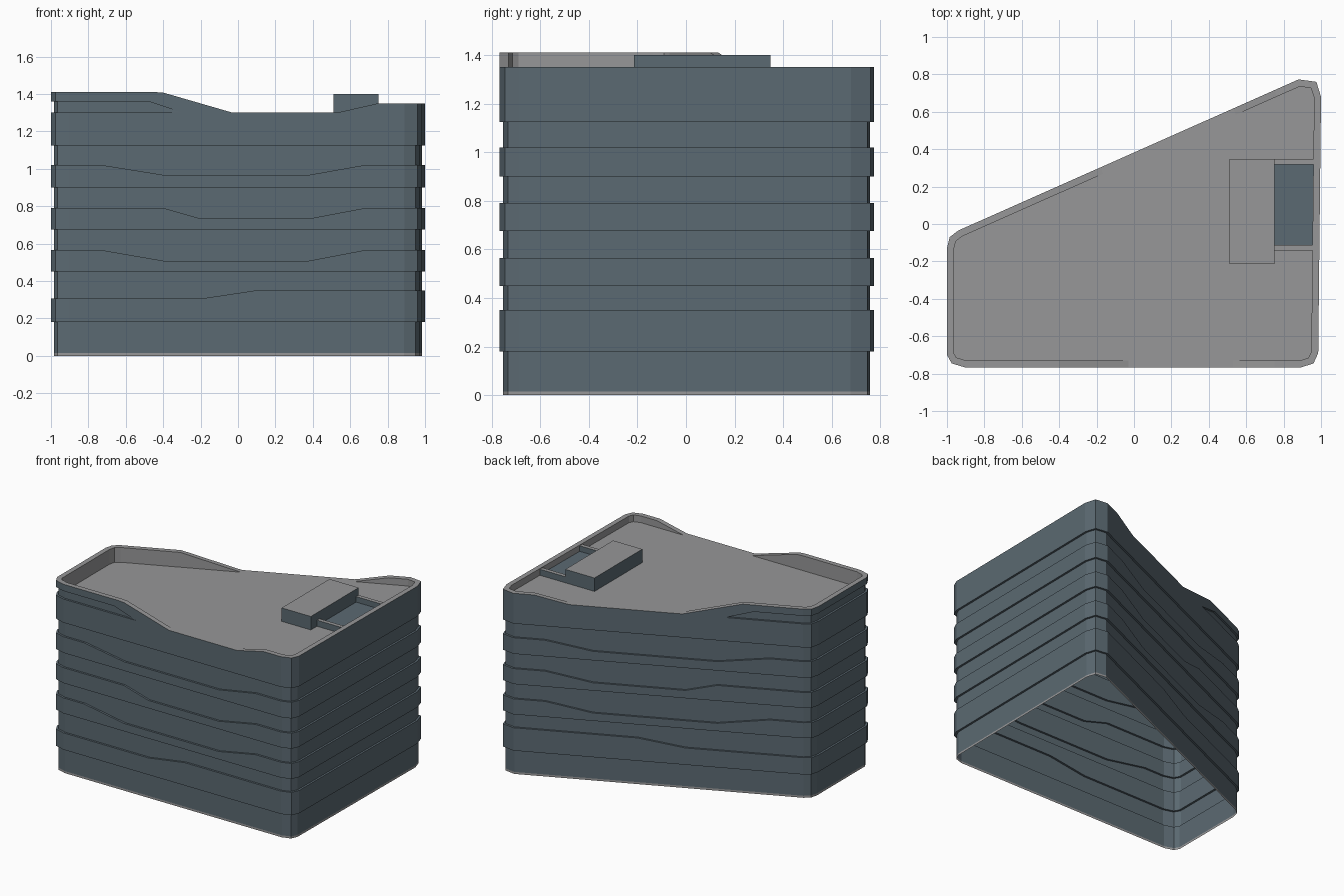
import bpy, bmesh
from mathutils import Vector

if "Cube" in bpy.data.objects:
    bpy.data.objects.remove(bpy.data.objects["Cube"])


def material(name, rgb):
    m = bpy.data.materials.new(name)
    m.diffuse_color = (*rgb, 1)
    m.use_nodes = True
    m.node_tree.nodes["Principled BSDF"].inputs["Base Color"].default_value = m.diffuse_color
    return m


BLUE = material("slate blue wall", (0.105, 0.142, 0.168))
GREY = material("grey roof", (0.31, 0.31, 0.315))

# Footprint, counter-clockwise, seen from above
FOOT = [(-1, -0.70), (-0.975, -0.745), (-0.90, -0.768), (0.89, -0.768), (0.96, -0.745),
        (0.985, -0.69), (1.0, 0.68), (0.975, 0.76), (0.88, 0.773), (-0.94, -0.035),
        (-0.985, -0.07), (-1, -0.13)]
BREAKS = [-0.73, -0.63, -0.56, -0.45, -0.4, -0.48, -0.3, -0.2, -0.18, -0.03,
          0.1, 0.38, 0.53, 0.68, 0.75]
ROOF = 1.30


def densify(poly):
    """Cut the long front and back edges where the band profiles bend."""
    out = []
    for i, a in enumerate(poly):
        b = poly[(i + 1) % len(poly)]
        out.append(Vector(a))
        if abs(b[0] - a[0]) > 1:
            for x in sorted(BREAKS, reverse=b[0] < a[0]):
                t = (x - a[0]) / (b[0] - a[0])
                out.append(Vector((x, a[1] + t * (b[1] - a[1]))))
    return out


LOOP = densify(FOOT)
N = len(LOOP)


def inward(i):
    """Miter vector pointing into the footprint."""
    d0 = (LOOP[i] - LOOP[i - 1]).normalized()
    d1 = (LOOP[(i + 1) % N] - LOOP[i]).normalized()
    n0, n1 = Vector((-d0.y, d0.x)), Vector((-d1.y, d1.x))
    return (n0 + n1) / (1 + n0.dot(n1))


def profile(*pts):
    """Piecewise linear height along x."""
    def f(x):
        if x <= pts[0][0]:
            return pts[0][1]
        for (x0, z0), (x1, z1) in zip(pts, pts[1:]):
            if x <= x1:
                return z0 + (z1 - z0) * (x - x0) / (x1 - x0)
        return pts[-1][1]
    return f


def flat(z):
    return lambda x: z


def shifted(f):
    """The dip at the left sits further left on the back wall."""
    return lambda p: f(p.x + 0.15) if p.x < 0 and p.y > -0.3 else f(p.x)


def plain(f):
    return lambda p: f(p.x)


S = 0.015
band_tops = [
    profile((-0.2, 0.305), (0.1, 0.35)),
    profile((-0.73, 0.565), (-0.4, 0.508), (0.38, 0.508), (0.68, 0.565)),
    profile((-0.4, 0.79), (-0.2, 0.733), (0.38, 0.733), (0.68, 0.79)),
    profile((-0.73, 1.02), (-0.4, 0.967), (0.38, 0.967), (0.68, 1.02))]
band_bottoms = [0.18, 0.45, 0.675, 0.90]
pocket = shifted(profile((-0.48, 1.36), (-0.3, ROOF)))
top = shifted(profile((-0.41, 1.41), (-0.03, ROOF), (0.53, ROOF), (0.75, 1.35)))


def pocket_inset(p):
    return S if pocket(p) > ROOF + 0.001 else 0


# Rings from the ground up: (inset, height, colour index of the faces below it)
rings = [(flat(S), plain(flat(0)), 1), (flat(S), plain(flat(0.015)), 1)]
for z0, tp in zip(band_bottoms, band_tops):
    rings += [(flat(S), plain(flat(z0)), 0), (flat(0), plain(flat(z0)), 0),
              (flat(0), plain(tp), 0), (flat(S), plain(tp), 0)]
rings += [(flat(S), plain(flat(1.125)), 0), (flat(0), plain(flat(1.125)), 0),
          (flat(0), plain(flat(ROOF)), 0), (pocket_inset, plain(flat(ROOF)), 0),
          (pocket_inset, pocket, 0), (flat(0), pocket, 0), (flat(0), top, 0),
          (flat(0.037), top, 1), (flat(0.037), plain(flat(ROOF)), 1)]


def finish(bm, name):
    bmesh.ops.remove_doubles(bm, verts=bm.verts, dist=1e-5)
    me = bpy.data.meshes.new(name)
    bm.to_mesh(me)
    bm.free()
    me.materials.append(BLUE)
    me.materials.append(GREY)
    ob = bpy.data.objects.new(name, me)
    bpy.context.collection.objects.link(ob)
    return ob


# Building shell: stacked bands, parapet and roof, open underneath
bm = bmesh.new()
prev = None
for inset, height, colour in rings:
    ring = []
    for i, p in enumerate(LOOP):
        q = p + inward(i) * inset(p)
        ring.append(bm.verts.new((q.x, q.y, height(p))))
    if prev:
        for i in range(N):
            j = (i + 1) % N
            bm.faces.new((prev[i], prev[j], ring[j], ring[i])).material_index = colour
    prev = ring
bm.faces.new(prev).material_index = 1
finish(bm, "building_shell")


def box(name, x0, x1, y0, y1, z0, z1, grey_top=True):
    bm = bmesh.new()
    bmesh.ops.create_cube(bm, size=1)
    for v in bm.verts:
        v.co = ((x0 + x1) / 2 + v.co.x * (x1 - x0), (y0 + y1) / 2 + v.co.y * (y1 - y0),
                (z0 + z1) / 2 + v.co.z * (z1 - z0))
    bm.normal_update()
    for f in bm.faces:
        f.material_index = int(grey_top and f.normal.z > 0.5)
    finish(bm, name)


# Rooftop plant room with a small walled yard beside it
box("plant_room", 0.51, 0.75, -0.215, 0.347, ROOF - 0.005, 1.40)
box("yard_wall_front", 0.75, 0.963, -0.143, -0.113, ROOF - 0.005, 1.345)
box("yard_wall_back", 0.75, 0.963, 0.317, 0.347, ROOF - 0.005, 1.345)
box("yard_floor", 0.75, 0.960, -0.113, 0.317, ROOF - 0.004, ROOF + 0.004, False)
